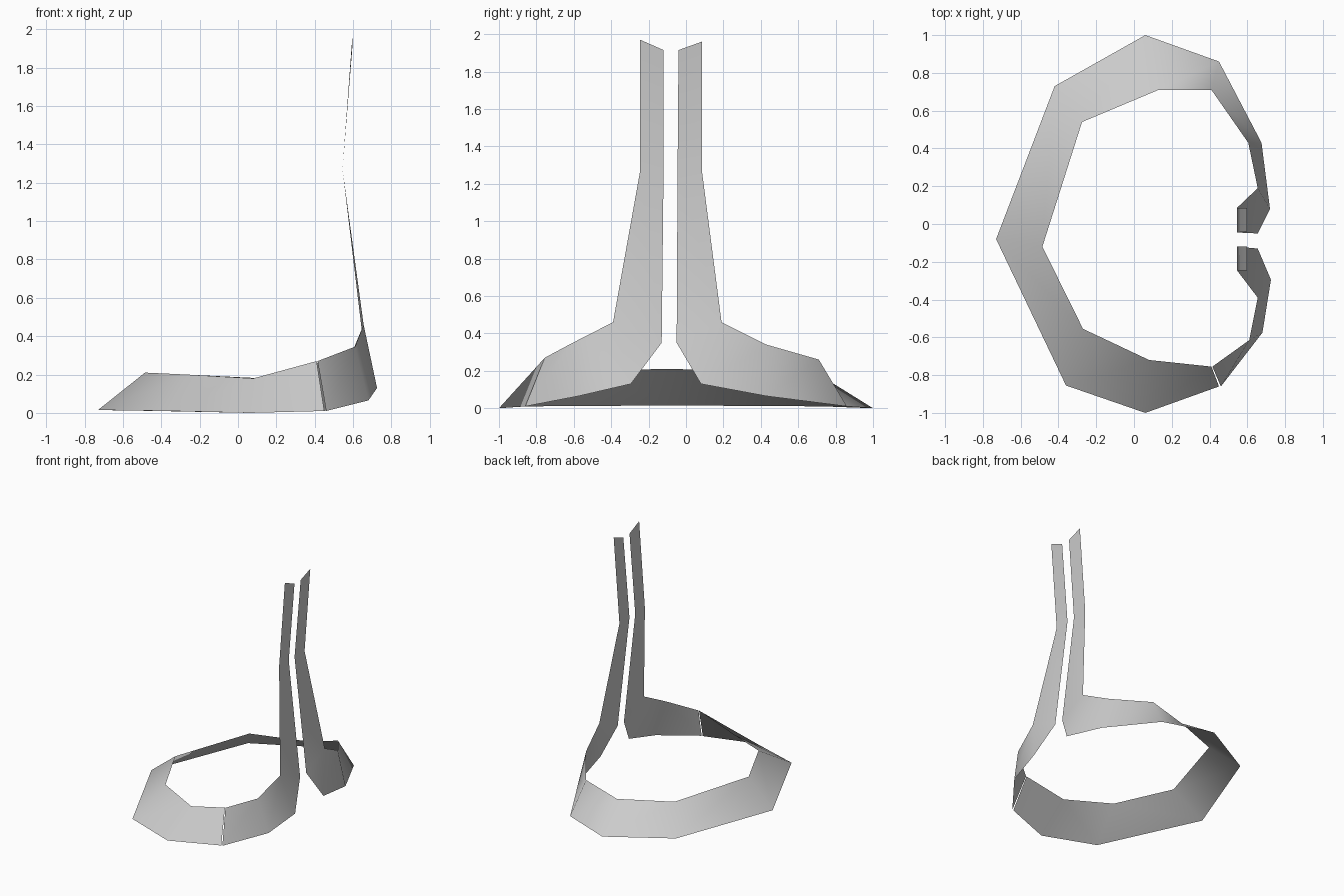
import bpy
import bmesh

grey = bpy.data.materials.new("light grey")
grey.diffuse_color = (0.6, 0.6, 0.6, 1)


def ribbon(name, lower, upper):
    """Thin open strip of faces between a lower and an upper edge."""
    bm = bmesh.new()
    rows = [(bm.verts.new(a), bm.verts.new(b)) for a, b in zip(lower, upper)]
    for (a, b), (c, d) in zip(rows, rows[1:]):
        bm.faces.new((a, c, d, b))
    # The strap corner repeats one point, so weld it into a triangle
    bmesh.ops.remove_doubles(bm, verts=bm.verts, dist=0.0005)
    for f in bm.faces:
        f.smooth = True
    mesh = bpy.data.meshes.new(name)
    bm.to_mesh(mesh)
    bm.free()
    mesh.materials.append(grey)
    obj = bpy.data.objects.new(name, mesh)
    bpy.context.collection.objects.link(obj)
    return obj


# Front arm: from the seam round to the corner, then up the front strap
ribbon("front_arm_and_strap",
       [(0.46, -0.86, 0.01), (0.68, -0.575, 0.065), (0.725, -0.295, 0.13),
        (0.655, -0.13, 0.35), (0.545, -0.12, 1.27), (0.597, -0.12, 1.915)],
       [(0.415, -0.755, 0.27), (0.61, -0.615, 0.345), (0.655, -0.39, 0.46),
        (0.655, -0.39, 0.46), (0.545, -0.245, 1.27), (0.597, -0.245, 1.97)])

# Collar band: up the back strap and around the sloping ring to the seam
ribbon("collar_band_and_back_strap",
       [(0.597, -0.04, 1.915), (0.545, -0.045, 1.27), (0.655, -0.05, 0.35),
        (0.72, 0.08, 0.13), (0.675, 0.43, 0.065), (0.45, 0.86, 0.01),
        (0.06, 1.0, 0.0), (-0.42, 0.73, 0.01), (-0.73, -0.08, 0.015),
        (-0.36, -0.855, 0.01), (0.06, -1.0, 0.0), (0.45, -0.86, 0.01)],
       [(0.597, 0.085, 1.96), (0.545, 0.085, 1.27), (0.655, 0.19, 0.46),
        (0.655, 0.19, 0.46), (0.605, 0.43, 0.34), (0.41, 0.71, 0.26),
        (0.13, 0.71, 0.18), (-0.275, 0.54, 0.2), (-0.485, -0.12, 0.21),
        (-0.27, -0.555, 0.2), (0.08, -0.72, 0.18), (0.41, -0.755, 0.27)])
